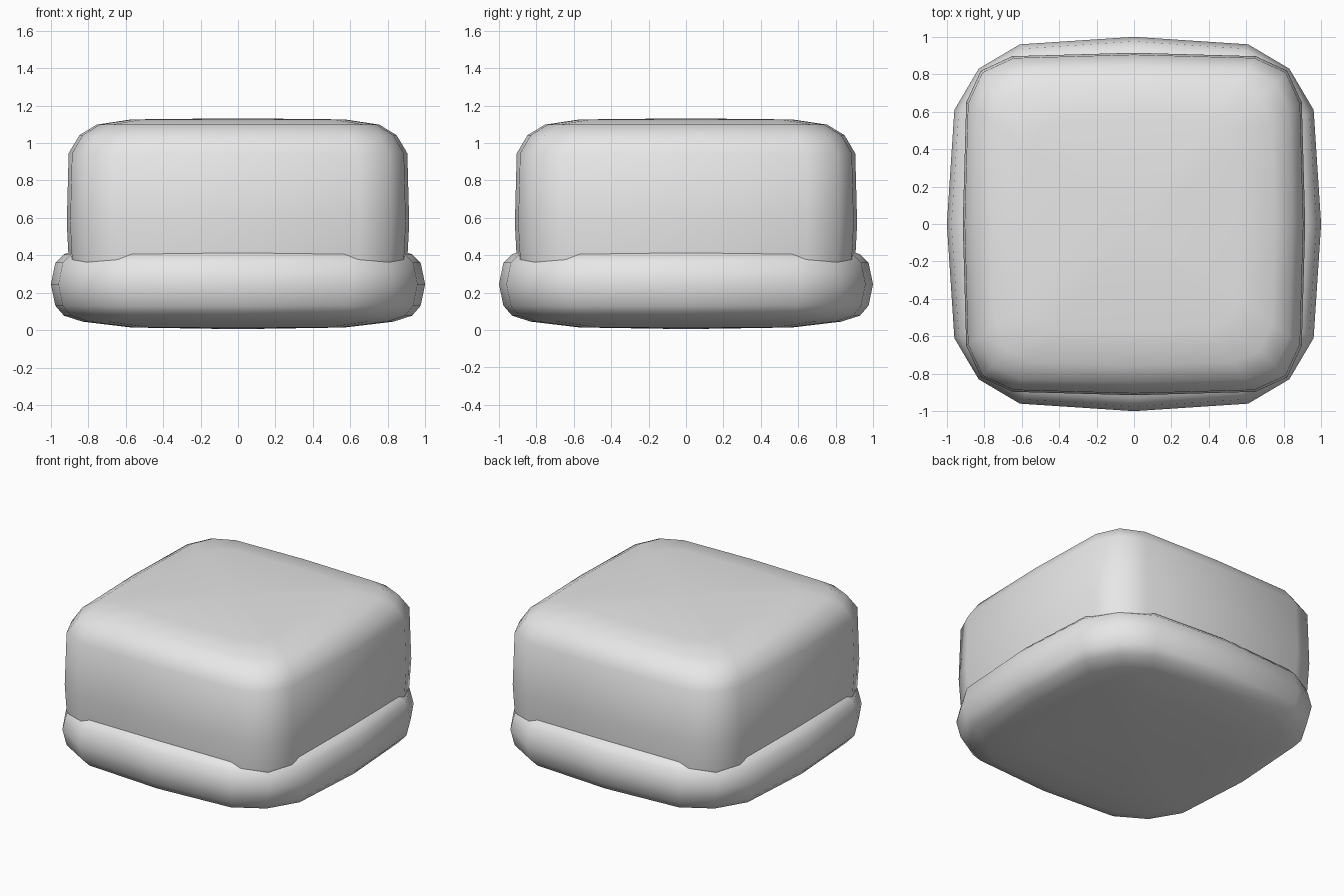
import bpy
import bmesh

cube = bpy.data.objects.get("Cube")
if cube:
    bpy.data.objects.remove(cube, do_unlink=True)

grey = bpy.data.materials.new("plain grey")
grey.use_nodes = True
colour = (0.8, 0.8, 0.8, 1)
grey.diffuse_color = colour
grey.node_tree.nodes["Principled BSDF"].inputs["Base Color"].default_value = colour


def rounded_square(side, near, corner):
    """Sixteen-point outline of unit half-width with softly bowed sides."""
    quarter = [(1, 0), (side, near), (corner, corner), (near, side)]
    points = []
    for _ in range(4):
        points += quarter
        quarter = [(-y, x) for x, y in quarter]
    return points


def loft(name, outline, profile, bottom, top):
    """Stack scaled outlines (radius, height) and close both ends with a fan."""
    bm = bmesh.new()
    rings = [[bm.verts.new((x * r, y * r, z)) for x, y in outline]
             for r, z in profile]
    low = bm.verts.new((0, 0, bottom))
    high = bm.verts.new((0, 0, top))
    n = len(outline)
    for i in range(n):
        j = (i + 1) % n
        for a, b in zip(rings, rings[1:]):
            bm.faces.new((a[i], a[j], b[j], b[i]))
        bm.faces.new((low, rings[0][j], rings[0][i]))
        bm.faces.new((high, rings[-1][i], rings[-1][j]))
    bmesh.ops.recalc_face_normals(bm, faces=bm.faces)
    for face in bm.faces:
        face.smooth = True
    mesh = bpy.data.meshes.new(name)
    bm.to_mesh(mesh)
    bm.free()
    mesh.materials.append(grey)
    obj = bpy.data.objects.new(name, mesh)
    bpy.context.collection.objects.link(obj)
    return obj


# Cushion-shaped base with a bulging rim
loft("base", rounded_square(0.96, 0.61, 0.83),
     [(0.57, 0.014), (0.83, 0.045), (0.93, 0.077), (0.976, 0.13), (1, 0.245),
      (0.976, 0.36), (0.93, 0.405), (0.83, 0.44)], 0.005, 0.47)

# Tall rounded box sitting in the base
loft("upper_box", rounded_square(0.98, 0.71, 0.895),
     [(0.89, 0.25), (0.905, 0.38), (0.915, 0.57), (0.905, 0.945),
      (0.847, 1.042), (0.755, 1.098), (0.57, 1.126)], 0.25, 1.132)
